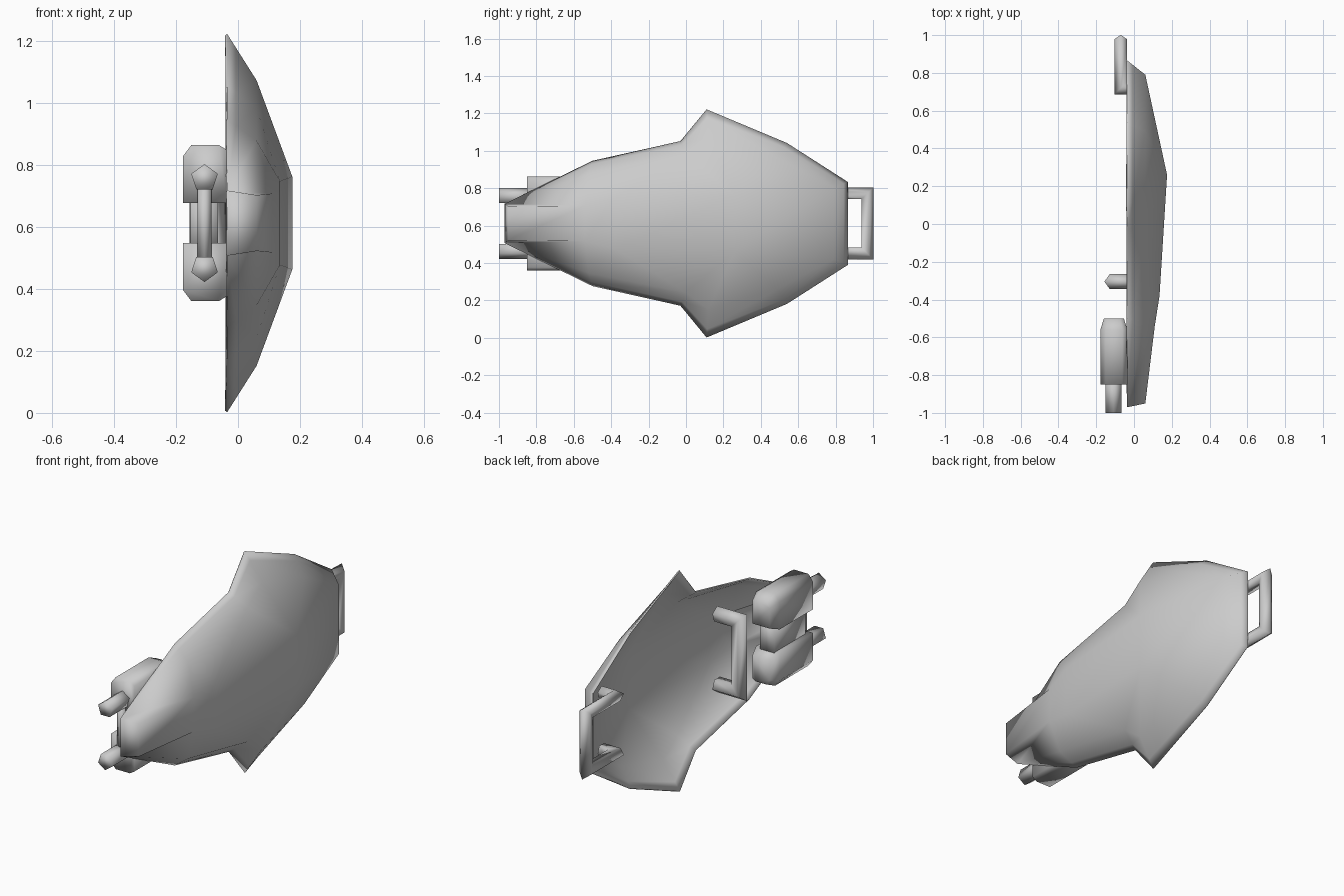
import bpy, bmesh, math
from mathutils import Vector

if "Cube" in bpy.data.objects:
    bpy.data.objects.remove(bpy.data.objects["Cube"])

CZ = 0.612  # height of the mirror plane


def finish(name, bm, angle=120):
    me = bpy.data.meshes.new(name)
    bm.to_mesh(me)
    bm.free()
    ob = bpy.data.objects.new(name, me)
    bpy.context.collection.objects.link(ob)
    bpy.ops.object.select_all(action='DESELECT')
    bpy.context.view_layer.objects.active = ob
    ob.select_set(True)
    bpy.ops.object.shade_smooth_by_angle(angle=math.radians(angle))
    return ob


def pipe(name, pts, r, sides=5, up=(0, 0, 1)):
    """Sweep a polygon along a path with mitred corners."""
    pts = [Vector(p) for p in pts]
    dirs = [(b - a).normalized() for a, b in zip(pts, pts[1:])]
    u = Vector(up)
    u = (u - dirs[0] * u.dot(dirs[0])).normalized()
    v = dirs[0].cross(u)
    ring = [pts[0] + r * (u * math.cos(2 * math.pi * i / sides) +
                          v * math.sin(2 * math.pi * i / sides)) for i in range(sides)]
    bm = bmesh.new()
    rings = [[bm.verts.new(p) for p in ring]]
    for i in range(1, len(pts)):
        d = dirs[i - 1]
        n = (d + dirs[i]).normalized() if i < len(dirs) else d
        ring = [p + d * ((pts[i] - p).dot(n) / d.dot(n)) for p in ring]
        rings.append([bm.verts.new(p) for p in ring])
    return skin(name, bm, rings)


def skin(name, bm, rings):
    """Join matching vertex rings into a closed, smooth solid."""
    n = len(rings[0])
    for a, b in zip(rings, rings[1:]):
        for i in range(n):
            j = (i + 1) % n
            bm.faces.new((a[i], a[j], b[j], b[i]))
    bm.faces.new(rings[0])
    bm.faces.new(rings[-1])
    bmesh.ops.recalc_face_normals(bm, faces=bm.faces)
    return finish(name, bm)


def loft(name, sections):
    bm = bmesh.new()
    return skin(name, bm, [[bm.verts.new(p) for p in s] for s in sections])


# Shield shell: rim, lip, shoulder and crown rings as (x, y, half height)
front, back = (.135, -.38, .135), (.175, .26, .15)
nose, ridge = (.06, -.95, .09), (.11, -.54, .095)
rim = [(-.035, y, h) for y, h in ((-.97, .105), (-.5, .335), (-.03, .44),
                                  (.11, .61), (.54, .43), (.865, .222))]
shoulder = [rim[0]] + [(.06, y, h) for y, h in (
    (-.52, .265), (0, .37), (.12, .46), (.49, .35), (.79, .19))]
lip = [rim[0]] + [tuple(Vector(a).lerp(Vector(b), .3)) for a, b in zip(rim[1:], shoulder[1:])]
crown = [ridge, ridge, front, back, back, back]

bm = bmesh.new()
cache = {}


def vert(p, s):
    key = (p, s)
    if key not in cache:
        cache[key] = bm.verts.new((p[0], p[1], CZ + s * p[2]))
    return cache[key]


def face(*vs):
    vs = list(dict.fromkeys(vs))
    if len(vs) > 2:
        bm.faces.new(vs)


for a, b in ((rim, lip), (lip, shoulder), (shoulder, crown)):
    for s in (1, -1):
        for i in range(5):
            face(vert(a[i], s), vert(a[i + 1], s), vert(b[i + 1], s), vert(b[i], s))

# Faces that span the mirror plane: wide end, crown, raised tip
for a, b in ((rim[5], lip[5]), (lip[5], shoulder[5]), (shoulder[5], back),
             (back, front), (front, ridge), (ridge, nose), (nose, rim[0])):
    face(vert(a, 1), vert(a, -1), vert(b, -1), vert(b, 1))
for s in (1, -1):
    face(vert(rim[0], s), vert(nose, s), vert(ridge, s))
bmesh.ops.recalc_face_normals(bm, faces=bm.faces)
if sum(f.normal.x * f.calc_area() for f in bm.faces) < 0:
    bmesh.ops.reverse_faces(bm, faces=bm.faces)
shell = finish("shield_shell", bm)
sol = shell.modifiers.new("thickness", 'SOLIDIFY')
sol.thickness = .008
sol.offset = -1

# U-shaped handle at the wide end, ends hooked into the shell
z = .158
pipe("end_handle", [(.01, .72, CZ + z), (-.07, .72, CZ + z), (-.07, .967, CZ + z),
                    (-.07, .967, CZ - z), (-.07, .72, CZ - z), (.01, .72, CZ - z)], .035)

# Grip behind the shield
z = .195
pipe("hand_grip", [(.025, -.305, CZ + z), (-.115, -.305, CZ + z),
                   (-.115, -.305, CZ - z), (.025, -.305, CZ - z)], .042)

# Twin launcher pods with chamfered outer edges, and their barrels
for s, label in ((1, "upper"), (-1, "lower")):
    def section(y, k):
        prof = ((-.178, .065), (-.178, .215), (-.15, .252), (-.062, .252),
                (-.035, .235), (-.035, .065))
        return [(-.107 + (x + .107) * k, y, CZ + s * (.15 + (h - .15) * k)) for x, h in prof]
    loft(label + "_pod", [section(-.85, 1), section(-.56, 1), section(-.5, .74)])
    zc = CZ + s * .145
    pipe(label + "_barrel", [(-.108, -1, zc), (-.108, -.8, zc)], .045, up=(0, 0, s))

# Bridge between the pods and the strut joining the barrels
loft("pod_bridge", [[(x, y, CZ + h) for x, h in
                     ((-.153, -.1), (-.065, -.1), (-.065, .1), (-.153, .1))]
                    for y in (-.82, -.55)])
pipe("front_strut", [(-.108, -.855, CZ - .13), (-.108, -.855, CZ + .13)], .024, up=(0, -1, 0))
